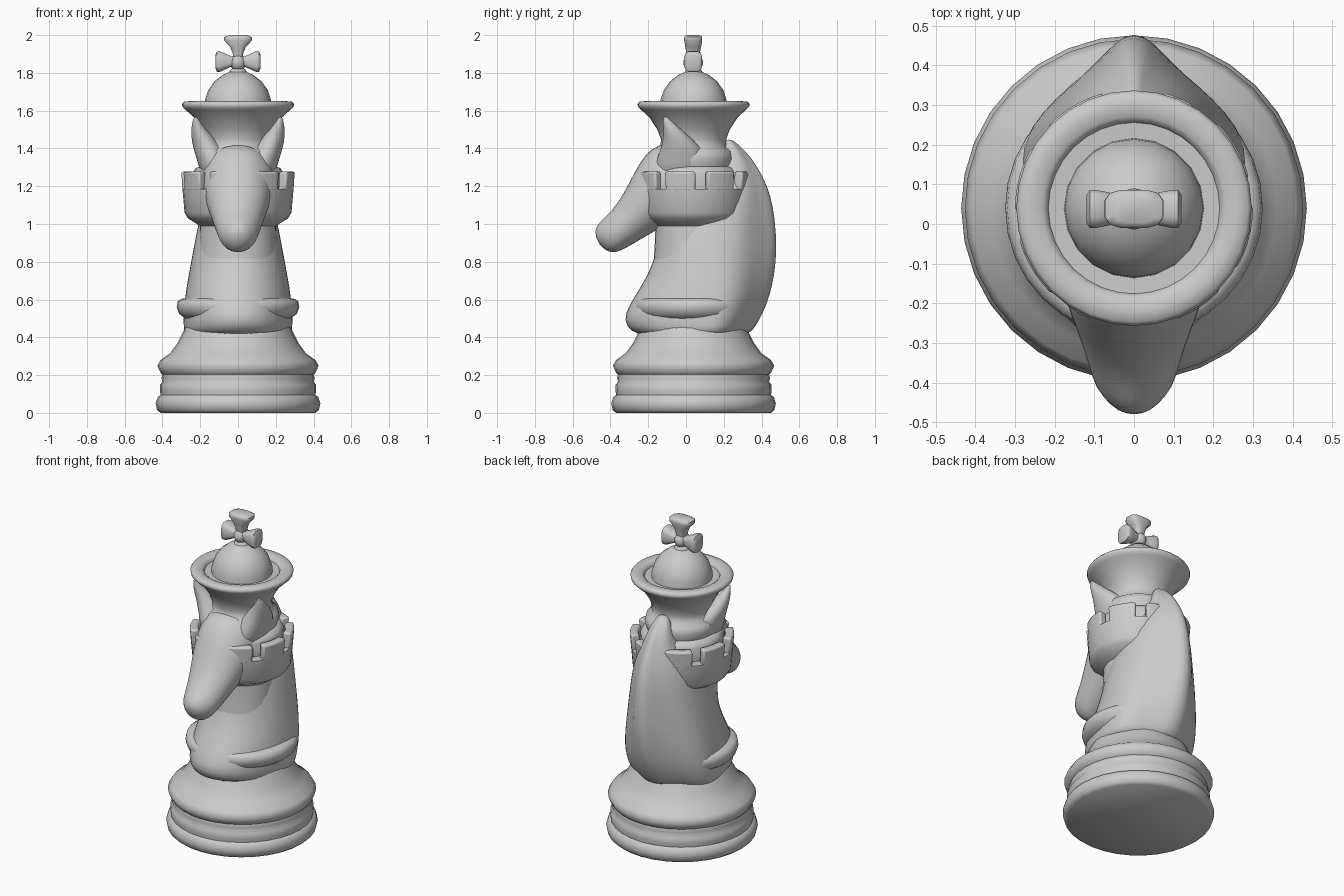
import bpy, bmesh
from math import sin, cos, pi, radians
from mathutils import Vector

if "Cube" in bpy.data.objects:
    bpy.data.objects.remove(bpy.data.objects["Cube"])

CY = 0.04  # y of the turned axis


def finish(name, bm, angle=40, subsurf=0, bevel=0, mirror=False):
    bmesh.ops.recalc_face_normals(bm, faces=bm.faces)
    me = bpy.data.meshes.new(name)
    bm.to_mesh(me)
    bm.free()
    ob = bpy.data.objects.new(name, me)
    bpy.context.collection.objects.link(ob)
    bpy.ops.object.select_all(action='DESELECT')
    ob.select_set(True)
    bpy.context.view_layer.objects.active = ob
    bpy.ops.object.shade_smooth_by_angle(angle=radians(angle))
    if mirror:
        ob.modifiers.new("mirror", 'MIRROR')
    if bevel:
        b = ob.modifiers.new("bevel", 'BEVEL')
        b.width, b.segments = bevel, 2
    if subsurf:
        s = ob.modifiers.new("smooth", 'SUBSURF')
        s.levels = s.render_levels = subsurf
    return ob


def skin(bm, rings):
    """Join equal-length closed rings and cap both ends."""
    vs = [[bm.verts.new(p) for p in r] for r in rings]
    n = len(rings[0])
    for a, b in zip(vs, vs[1:]):
        for i in range(n):
            j = (i + 1) % n
            bm.faces.new((a[i], a[j], b[j], b[i]))
    bm.faces.new(vs[0])
    bm.faces.new(vs[-1])


def loft(name, rings, **kw):
    bm = bmesh.new()
    skin(bm, rings)
    return finish(name, bm, **kw)


def lathe(name, profile, sides=32, **kw):
    rings = [[(r * cos(2 * pi * i / sides), CY + r * sin(2 * pi * i / sides), z)
              for i in range(sides)] for r, z in profile]
    return loft(name, rings, **kw)


# stepped round foot
lathe("base", [(.41, 0), (.428, .015), (.436, .05), (.425, .085), (.41, .094),
               (.413, .115), (.412, .15), (.4, .165), (.405, .185), (.4, .203),
               (.41, .212), (.427, .25), (.41, .28), (.36, .315), (.32, .37),
               (.285, .44), (.26, .49)], angle=60)

# turned shaft and collar
lathe("shaft", [(.27, .46), (.24, .6), (.215, .75), (.205, .9), (.2, 1.03)])
lathe("collar", [(.23, .49), (.28, .5), (.312, .525), (.325, .56), (.32, .59),
                 (.30, .604), (.24, .608)], angle=60)

# castle bowl and battlements
lathe("castle_bowl", [(.19, .98), (.225, 1.005), (.265, 1.03), (.283, 1.06),
                      (.294, 1.185), (.2, 1.185)])
bm = bmesh.new()
for k in range(8):
    arcs = []
    for s in range(6):
        a = radians(8 + 45 * k + 6 + 33 * s / 5)
        arcs.append([(r * cos(a), CY + r * sin(a), z) for r, z in
                     ((.245, 1.17), (.293, 1.17), (.301, 1.278), (.25, 1.278))])
    skin(bm, arcs)
finish("battlements", bm, bevel=.012)

# flared crown with rim, shallow tray and dome
lathe("crown", [(.235, 1.18), (.24, 1.27), (.225, 1.295), (.203, 1.305), (.215, 1.345),
                (.205, 1.385), (.175, 1.405), (.173, 1.45), (.192, 1.5), (.234, 1.565),
                (.278, 1.605), (.294, 1.62), (.297, 1.635), (.288, 1.647), (.26, 1.65),
                (.232, 1.646), (.22, 1.637), (.216, 1.625), (.1, 1.62)], angle=60)
lathe("dome", [(.177, 1.61), (.174, 1.66), (.157, 1.71), (.125, 1.755), (.08, 1.79),
               (.045, 1.805), (.042, 1.815), (.028, 1.825), (.025, 1.86)], sides=20)

# finial: three flared arms and a round boss
bm = bmesh.new()
for ang, length, flare in ((0, .12, 1), (pi / 2, .14, 1.35), (pi, .12, 1)):
    d = Vector((cos(ang), 0, sin(ang)))
    side = Vector((-sin(ang), 0, cos(ang)))
    rings = []
    for t, w, h in ((0, .025, .03), (.3, .028, .035), (.55, .042, .043),
                    (.8, .056 * flare, .049), (.93, .055 * flare, .049), (1, .036 * flare, .036)):
        ring = []
        for i in range(12):
            a = 2 * pi * (i + .5) / 12
            c, s = [abs(v) ** .6 * (1 if v > 0 else -1) for v in (cos(a), sin(a))]
            ring.append(Vector((0, CY - .002, 1.86)) + d * t * length
                        + side * w * c + Vector((0, h * s, 0)))
        rings.append(ring)
    skin(bm, rings)
finish("finial_arms", bm, angle=60)
bm = bmesh.new()
bmesh.ops.create_uvsphere(bm, u_segments=16, v_segments=10, radius=.042)
bmesh.ops.scale(bm, vec=(1, 1.25, 1.1), verts=bm.verts)
bmesh.ops.translate(bm, vec=(0, CY - .002, 1.855), verts=bm.verts)
finish("finial_boss", bm)

# horse chest, neck and mane: rounded front, full flanks, pinched ridge at the back
BACK = ((.25, .98), (.42, .9), (.58, .74), (.72, .51), (.87, .29), (1, .12))


def neck_ring(z, front, back, w, mid):
    half = [(w * sin(pi / 2 * i / 6), mid - (mid - front) * cos(pi / 2 * i / 6))
            for i in range(1, 7)]
    half += [(w * f, mid + (back - mid) * u) for u, f in BACK]
    right = [(x, y, z) for x, y in half]
    left = [(-x, y, z) for x, y in reversed(half)]
    return [(0, front, z)] + right + left


loft("horse_neck", [neck_ring(*s) for s in (
    (.41, -.24, .32, .275, .08), (.43, -.295, .35, .288, .1), (.49, -.337, .388, .292, .11),
    (.57, -.307, .428, .288, .12), (.67, -.24, .458, .274, .12), (.8, -.168, .48, .25, .12),
    (.95, -.15, .48, .222, .13), (1.1, -.08, .462, .19, .17), (1.2, .04, .432, .14, .22),
    (1.3, .14, .382, .09, .25), (1.38, .18, .322, .065, .25), (1.43, .2, .267, .04, .23),
    (1.447, .215, .24, .02, .225))], subsurf=1, angle=60)


# horse head: sections given by a top point, a bottom point and a half width
def head_ring(ty, tz, by, bz, w):
    top, bot = Vector((0, ty, tz)), Vector((0, by, bz))
    mid, up = (top + bot) / 2, (top - bot) / 2
    return [mid + up * cos(a) + Vector((w * sin(a), 0, 0))
            for a in (2 * pi * i / 20 for i in range(20))]


loft("horse_head", [head_ring(*s) for s in (
    (-.483, .955, -.468, .9, .03), (-.474, .99, -.42, .853, .065), (-.442, 1.027, -.375, .843, .1),
    (-.39, 1.072, -.31, .875, .117), (-.33, 1.162, -.21, .935, .142), (-.275, 1.272, -.12, .985, .172),
    (-.225, 1.362, -.02, 1.03, .19), (-.15, 1.43, .05, 1.1, .195),
    (-.04, 1.428, .1, 1.15, .18))], subsurf=1, angle=60)

# pair of pointed ears, broad where they grow out of the head
loft("ears", [[(cx + rx * cos(a), cy + ry * sin(a), z)
               for a in (2 * pi * i / 16 for i in range(16))]
              for z, cx, cy, rx, ry in (
    (1.22, .1, -.01, .09, .17), (1.33, .12, -.02, .095, .145), (1.41, .16, -.025, .082, .105),
    (1.47, .195, -.055, .055, .065), (1.53, .22, -.09, .026, .032),
    (1.572, .225, -.113, .007, .008))], subsurf=1, angle=60, mirror=True)
